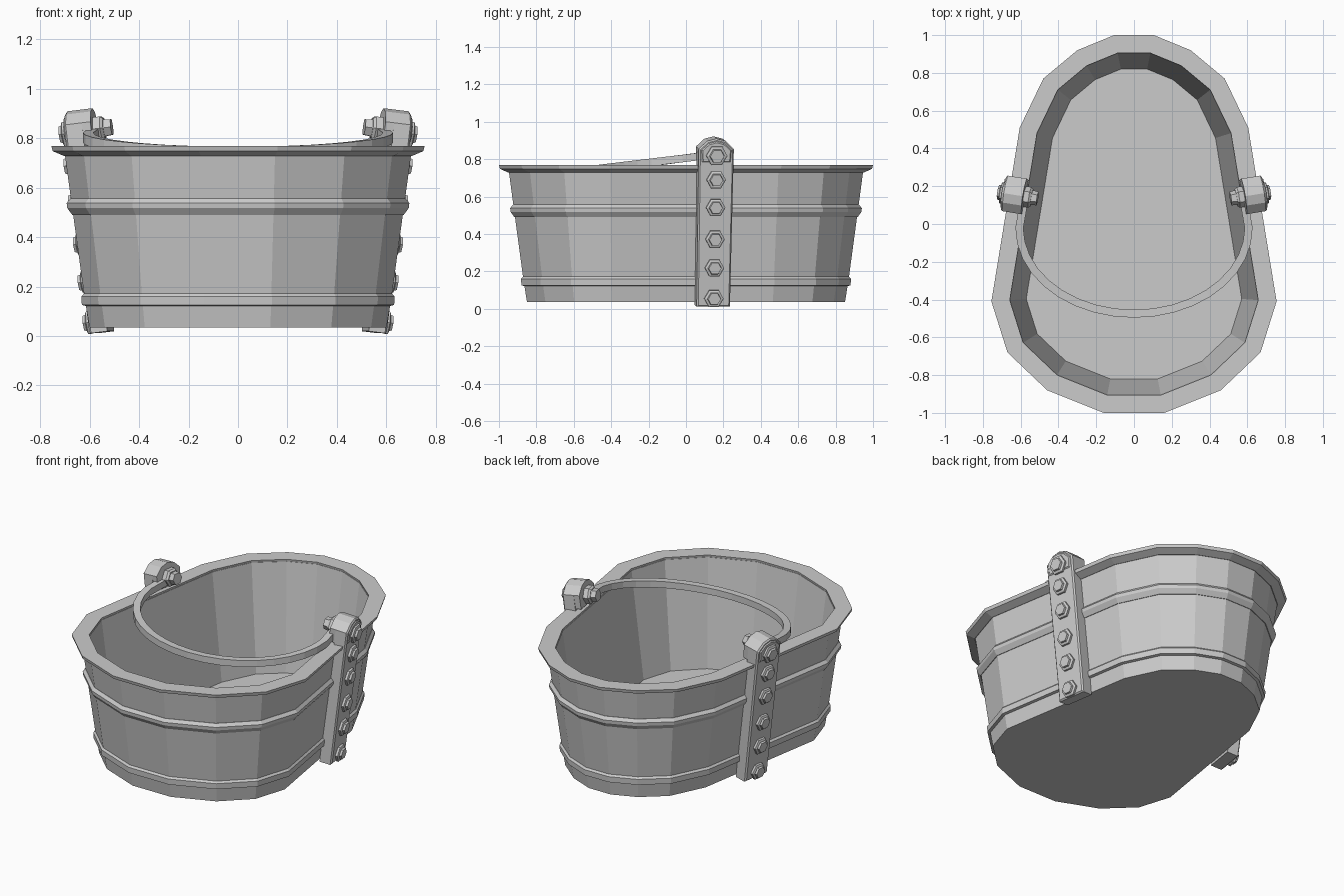
import bpy, bmesh, math
from mathutils import Matrix, Vector

if "Cube" in bpy.data.objects:
    bpy.data.objects.remove(bpy.data.objects["Cube"], do_unlink=True)

grey = bpy.data.materials.new("plain grey")
grey.use_nodes = True
grey.diffuse_color = (0.6, 0.6, 0.6, 1)
grey.node_tree.nodes["Principled BSDF"].inputs["Base Color"].default_value = (0.6, 0.6, 0.6, 1)


def finish(name, bm, matrix=Matrix()):
    bm.transform(matrix)
    bmesh.ops.recalc_face_normals(bm, faces=bm.faces)
    mesh = bpy.data.meshes.new(name)
    bm.to_mesh(mesh)
    bm.free()
    mesh.materials.append(grey)
    obj = bpy.data.objects.new(name, mesh)
    bpy.context.collection.objects.link(obj)
    return obj


def bridge(bm, a, b):
    for i in range(len(a)):
        j = (i + 1) % len(a)
        bm.faces.new((a[i], a[j], b[j], b[i]))


# Egg-shaped plan of the rim, right half mirrored to the left
half = [(0.105, 1), (0.30, 0.92), (0.48, 0.77), (0.605, 0.51),
        (0.755, -0.41), (0.67, -0.68), (0.46, -0.88), (0.16, -1)]
plan = [Vector(p) for p in half] + [Vector((-x, y)) for x, y in reversed(half)]


def inset_plan(d):
    out = []
    for i, p in enumerate(plan):
        e1 = (p - plan[i - 1]).normalized()
        e2 = (plan[(i + 1) % len(plan)] - p).normalized()
        n1, n2 = Vector((-e1.y, e1.x)), Vector((-e2.y, e2.x))
        out.append(p - (n1 + n2) * d / (1 + n1.dot(n2)))
    return out


def loft(name, profile, closed=True):
    """Carry an (inset, height) profile round the plan."""
    bm = bmesh.new()
    rings = [[bm.verts.new((p.x, p.y, z)) for p in inset_plan(d)] for d, z in profile]
    for a, b in zip(rings, rings[1:]):
        bridge(bm, a, b)
    if closed:
        bridge(bm, rings[-1], rings[0])
    else:
        bm.faces.new(rings[0])
        bm.faces.new(rings[-1])
    return finish(name, bm)


# Tub, rim and the two hoops
loft("tub", [(0.18, 0.10), (0.095, 0.755), (0.05, 0.755), (0.13, 0.16), (0.15, 0.035)], False)
loft("rim", [(0.095, 0.768), (0, 0.768), (0.005, 0.748), (0.05, 0.728), (0.09, 0.74)])
loft("upper_hoop", [(0.10, 0.556), (0.075, 0.556), (0.06, 0.538), (0.062, 0.518), (0.082, 0.49), (0.11, 0.49)])
loft("lower_hoop", [(0.15, 0.173), (0.13, 0.173), (0.118, 0.16), (0.12, 0.125), (0.15, 0.118)])


def arched_plate(name, x0, x1, z0, matrix, bevel):
    """Upright plate with an arched top, thick along local x."""
    outline = [(-0.09, z0), (0.09, z0), (0.095, 0.855), (0.05, 0.897),
               (0, 0.91), (-0.05, 0.897), (-0.095, 0.855)]
    bm = bmesh.new()
    ends = [[bm.verts.new((x, y, z)) for y, z in outline] for x in (x0, x1)]
    bridge(bm, *ends)
    for end in ends:
        bm.faces.new(end)
    rim_edges = [e for e in bm.edges if all(v in ends[1] for v in e.verts)]
    bmesh.ops.bevel(bm, geom=rim_edges, offset=bevel, segments=1, affect='EDGES')
    finish(name, bm, matrix)


def bolt(name, x, z, radius, length, matrix):
    """Hexagonal flange with a narrower chamfered head, along local x."""
    bm = bmesh.new()
    steps = [(1, 0), (1, 0.45), (0.82, 0.6), (0.72, 0.6), (0.66, 1)]
    rings = []
    for r, t in steps:
        angles = [math.tau * k / 6 for k in range(6)]
        rings.append([bm.verts.new((x + length * t, r * radius * math.cos(a),
                                    z + r * radius * math.sin(a))) for a in angles])
    for a, b in zip(rings, rings[1:]):
        bridge(bm, a, b)
    bm.faces.new(rings[0])
    bm.faces.new(rings[-1])
    finish(name, bm, matrix)


# Side straps leaning with the wall, with their bolts and head blocks
for side, label in ((1, "left"), (-1, "right")):
    place = (Matrix.Diagonal((side, 1, 1, 1)) @ Matrix.Translation((0.588, 0.147, 0.005))
             @ Matrix.Rotation(math.radians(9), 4, 'Z')
             @ Matrix.Rotation(math.radians(7), 4, 'Y'))
    arched_plate(label + "_strap", -0.075, 0, 0.005, place, 0.008)
    arched_plate(label + "_strap_head", -0.11, 0.006, 0.77, place, 0.02)
    for n, z in enumerate((0.05, 0.215, 0.37, 0.54, 0.69, 0.82)):
        bolt(f"{label}_bolt_{n + 1}", 0.004 if n == 5 else 0, z,
             0.057 if n == 5 else 0.052, 0.03, place)
    bolt(label + "_handle_pin", -0.105, 0.825, 0.055, -0.075, place)

# Lowered handle: a square bar swept along a tilted half oval
path = [Vector((0.575, 0.16))]
path += [Vector((0.607 * math.cos(a), -0.02 - 0.455 * math.sin(a)))
         for a in (math.pi * k / 18 for k in range(19))]
path.append(Vector((-0.575, 0.16)))
bm = bmesh.new()
rings = []
for i, p in enumerate(path):
    t = (path[min(i + 1, len(path) - 1)] - path[max(i - 1, 0)]).normalized()
    n = Vector((t.y, -t.x)) * 0.021
    mid = 0.808 + 0.125 * (p.y - 0.02)
    rings.append([bm.verts.new((p.x + s * n.x, p.y + s * n.y, mid + h))
                  for s, h in ((-1, -0.02), (1, -0.02), (1, 0.02), (-1, 0.02))])
for a, b in zip(rings, rings[1:]):
    bridge(bm, a, b)
bm.faces.new(rings[0])
bm.faces.new(rings[-1])
finish("handle", bm)
